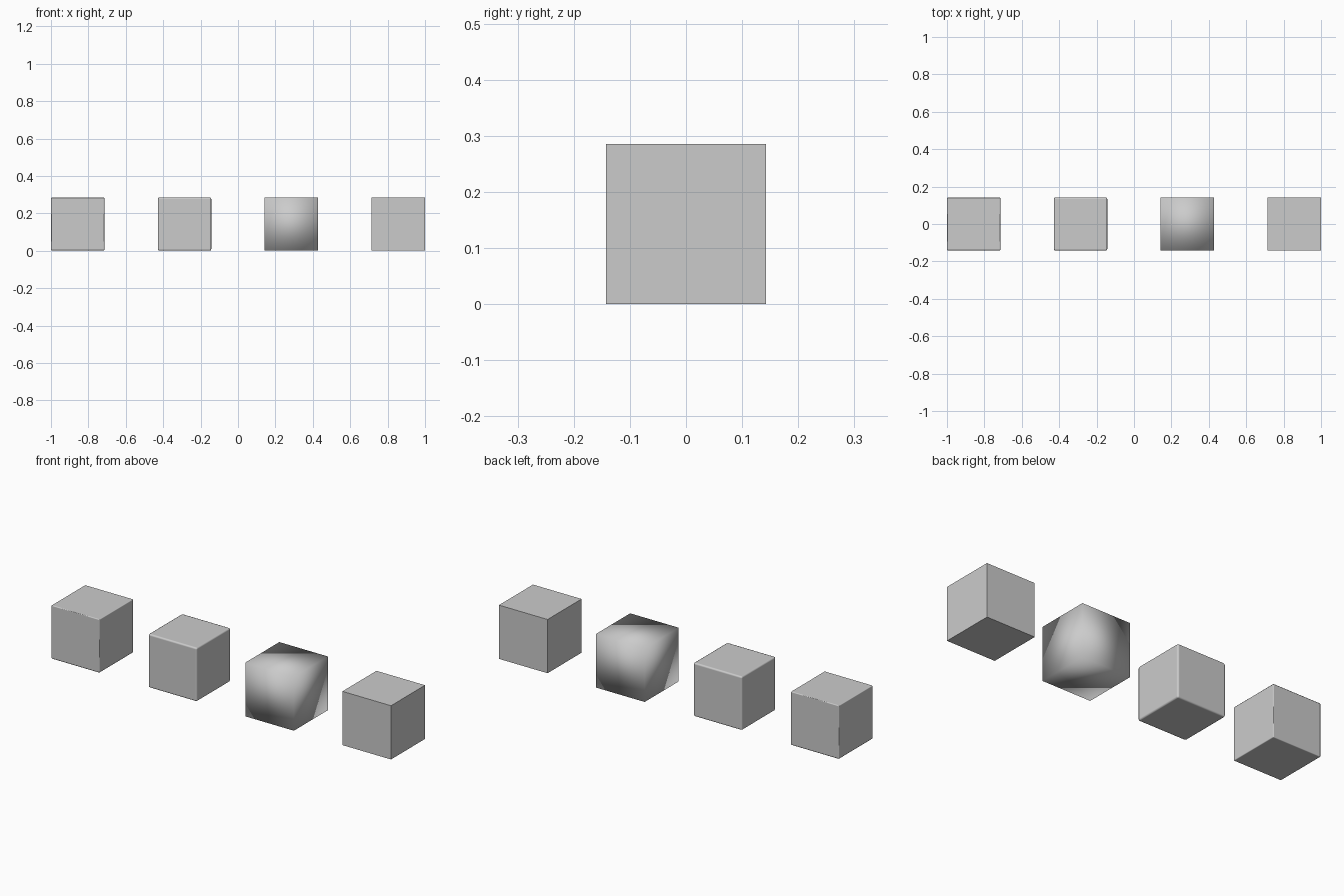
import bpy

if "Cube" in bpy.data.objects:
    bpy.data.objects.remove(bpy.data.objects["Cube"])

S = 2 / 7  # cube side; gaps between cubes are the same size


def cube(name, slot, bevel=0.0, segments=1, smooth=False):
    bpy.ops.mesh.primitive_cube_add(size=S, location=((slot - 1.5) * 2 * S, 0, S / 2))
    ob = bpy.context.object
    ob.name = name
    for p in ob.data.polygons:
        p.use_smooth = smooth
    if bevel:
        m = ob.modifiers.new("edge_bevel", 'BEVEL')
        m.width = bevel
        m.segments = segments
        m.limit_method = 'NONE'
        m.harden_normals = smooth
    return ob


# Row of four cubes, each with a different edge treatment
cube("fine_bevel_cube", 0, bevel=0.005, smooth=True)
cube("rounded_bevel_cube", 1, bevel=0.009, segments=2, smooth=True)
cube("smooth_shaded_cube", 2, smooth=True)
cube("flat_cube", 3)
